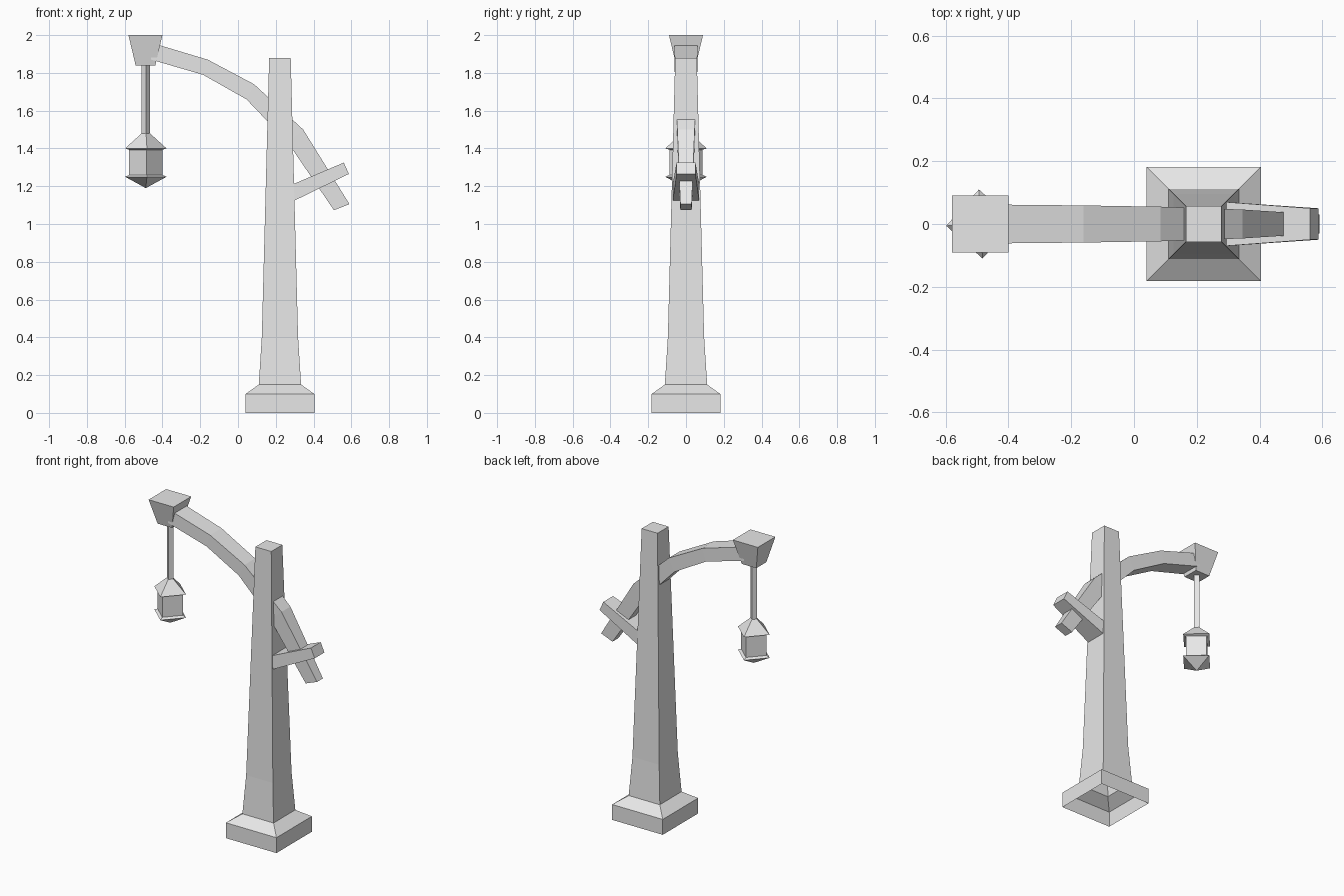
import bpy, bmesh, math

cube = bpy.data.objects.get("Cube")
if cube:
    bpy.data.objects.remove(cube, do_unlink=True)

GREY = 0.8
mat = bpy.data.materials.new("plain grey")
mat.use_nodes = True
mat.diffuse_color = (GREY, GREY, GREY, 1)
bsdf = next(n for n in mat.node_tree.nodes if n.type == 'BSDF_PRINCIPLED')
bsdf.inputs["Base Color"].default_value = (GREY, GREY, GREY, 1)


def loft(name, rings, close_start=True, close_end=True):
    """Join successive four-cornered rings into a flat-faced solid."""
    bm = bmesh.new()
    loops = [[bm.verts.new(p) for p in ring] for ring in rings]
    for a, b in zip(loops, loops[1:]):
        for i in range(4):
            j = (i + 1) % 4
            bm.faces.new((a[i], a[j], b[j], b[i]))
    if close_start:
        bm.faces.new(loops[0][::-1])
    if close_end:
        bm.faces.new(loops[-1])
    bmesh.ops.remove_doubles(bm, verts=bm.verts[:], dist=0.0001)
    bmesh.ops.recalc_face_normals(bm, faces=bm.faces[:])
    mesh = bpy.data.meshes.new(name)
    bm.to_mesh(mesh)
    bm.free()
    mesh.materials.append(mat)
    obj = bpy.data.objects.new(name, mesh)
    bpy.context.collection.objects.link(obj)
    return obj


def square_tower(name, x, profile, turn=45, **ends):
    """Stack square sections given as (corner radius, height)."""
    angles = [math.radians(turn + 90 * i) for i in range(4)]
    return loft(name, [[(x + r * math.cos(a), r * math.sin(a), z) for a in angles]
                       for r, z in profile], **ends)


def beam(name, sections):
    """Run a beam through sections given as (upper xz, lower xz, half width)."""
    return loft(name, [[(u[0], -w, u[1]), (u[0], w, u[1]),
                        (l[0], w, l[1]), (l[0], -w, l[1])]
                       for u, l, w in sections])


def halves(profile):
    """Turn half widths into corner radii."""
    return [(h * math.sqrt(2), z) for h, z in profile]


# Hollow footing and tapering post
square_tower("post", 0.222, halves([(0.182, 0), (0.182, 0.10), (0.112, 0.15),
                                    (0.096, 0.40), (0.057, 1.88)]),
             close_start=False)

# Curved arm passing through the post
beam("curved_arm", [
    ((-0.46, 1.96), (-0.46, 1.87), 0.062),
    ((-0.16, 1.87), (-0.185, 1.79), 0.059),
    ((0.085, 1.74), (0.045, 1.66), 0.055),
    ((0.345, 1.50), (0.265, 1.43), 0.046),
    ((0.59, 1.105), (0.508, 1.073), 0.030),
])

# Short brace crossing the arm's lower end
beam("brace", [
    ((0.25, 1.193), (0.25, 1.10), 0.073),
    ((0.56, 1.325), (0.587, 1.265), 0.050),
])

# Block at the arm's tip
square_tower("arm_cap", -0.49, halves([(0.052, 1.84), (0.09, 2.0)]))

# Hanging rod and lantern
square_tower("lantern_rod", -0.488, [(0.022, 1.45), (0.022, 1.86)], turn=5)
square_tower("lantern", -0.488, [(0, 1.19), (0.11, 1.25), (0.088, 1.26),
                                 (0.088, 1.393), (0.11, 1.40), (0, 1.50)],
             turn=3, close_start=False, close_end=False)
